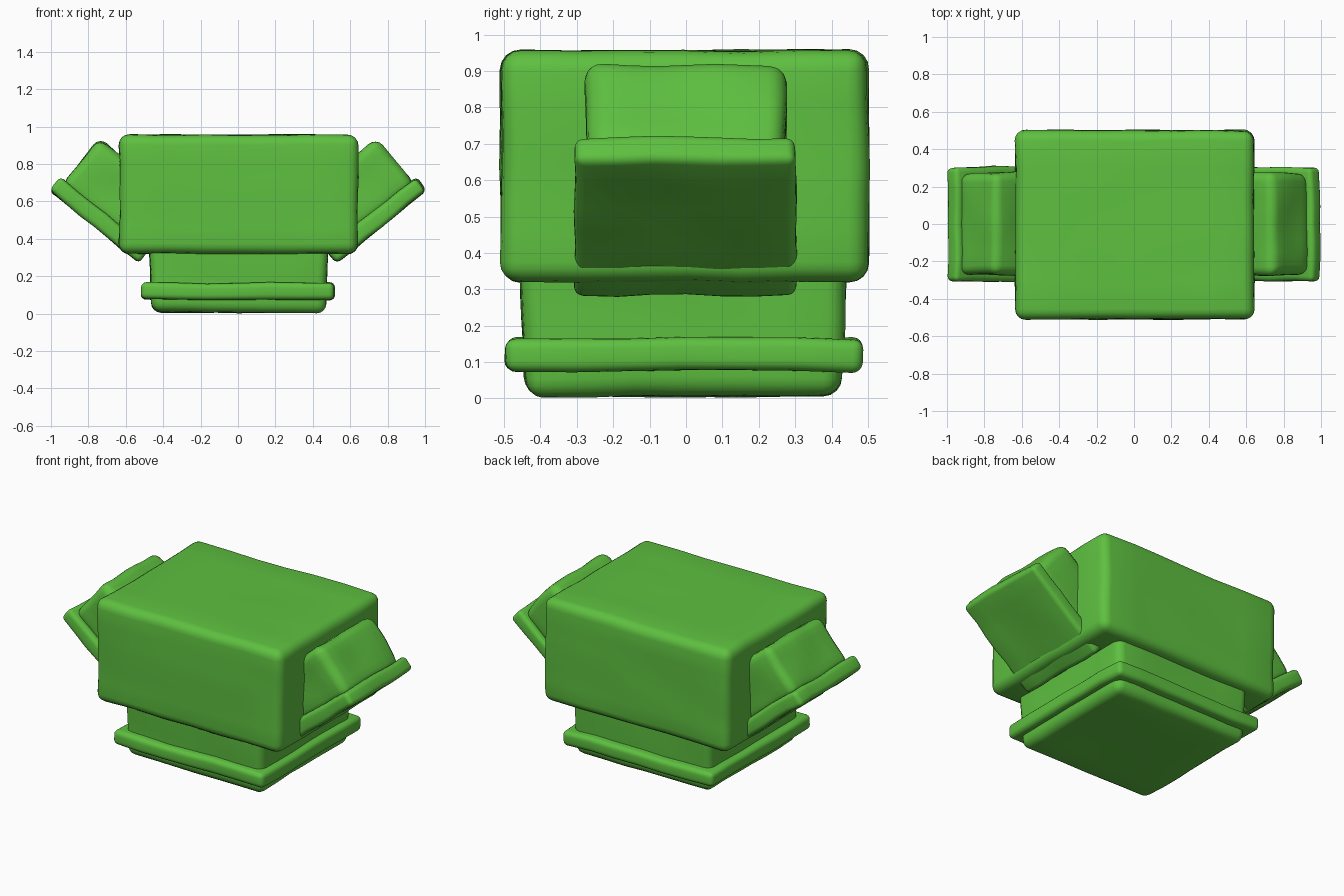
import bpy, bmesh, math
from mathutils import Matrix, Vector, noise

if "Cube" in bpy.data.objects:
    bpy.data.objects.remove(bpy.data.objects["Cube"])

green = bpy.data.materials.new("leaf green")
green.diffuse_color = (0.112, 0.527, 0.051, 1)
green.use_nodes = True
green.node_tree.nodes["Principled BSDF"].inputs["Base Color"].default_value = green.diffuse_color


def soft_box(name, size, radius, matrix, taper=1.0, wobble=0.008, cuts=6):
    """Rounded, slightly uneven box; taper scales the lower end."""
    bm = bmesh.new()
    bmesh.ops.create_cube(bm, size=1, matrix=Matrix.Diagonal((*size, 1)))
    bmesh.ops.bevel(bm, geom=bm.edges[:], offset=radius, segments=4,
                    profile=0.5, affect='EDGES')
    # slice the flat sides so they can undulate
    for axis in range(3):
        flat = size[axis] - 2 * radius
        n = cuts if flat > 0.2 else 0
        for i in range(1, n):
            normal, at = Vector((0, 0, 0)), Vector((0, 0, 0))
            normal[axis] = 1
            at[axis] = -flat / 2 + flat * i / n
            bmesh.ops.bisect_plane(bm, geom=bm.verts[:] + bm.edges[:] + bm.faces[:],
                                   plane_co=at, plane_no=normal)
    for v in bm.verts:
        s = taper + (1 - taper) * (v.co.z / size[2] + 0.5)
        v.co.x *= s
        v.co.y *= s
        v.co = matrix @ v.co
        v.co += noise.noise_vector(v.co * 5) * wobble
    bmesh.ops.recalc_face_normals(bm, faces=bm.faces[:])
    mesh = bpy.data.meshes.new(name)
    bm.to_mesh(mesh)
    bm.free()
    mesh.materials.append(green)
    for p in mesh.polygons:
        p.use_smooth = True
    obj = bpy.data.objects.new(name, mesh)
    bpy.context.collection.objects.link(obj)
    return obj


def at(x, y, z):
    return Matrix.Translation((x, y, z))


# main body, plinth below it and the rim round the plinth
soft_box("body", (1.275, 1.01, 0.635), 0.055, at(0.004, -0.004, 0.638))
soft_box("plinth", (0.965, 0.90, 0.44), 0.05, at(0.004, -0.008, 0.228), taper=0.965)
soft_box("rim", (1.035, 0.98, 0.09), 0.028, at(0, -0.005, 0.12))

# tilted side wings: a square tray with a block standing on it
tilt = math.radians(38.9)
c, s = math.cos(tilt), math.sin(tilt)
for side, label in ((1, "right"), (-1, "left")):
    def wing(name, u0, u1, v0, v1, width, radius):
        u, v = (u0 + u1) / 2, (v0 + v1) / 2
        m = at(side * (u * c - v * s), 0, u * s + v * c) @ \
            Matrix.Rotation(-side * tilt, 4, 'Y')
        soft_box(label + "_" + name, (u1 - u0, width, v1 - v0), radius, m, wobble=0.012)
    wing("tray", 0.585, 1.195, -0.12, -0.03, 0.61, 0.026)
    wing("block", 0.64, 1.165, -0.06, 0.265, 0.545, 0.05)
